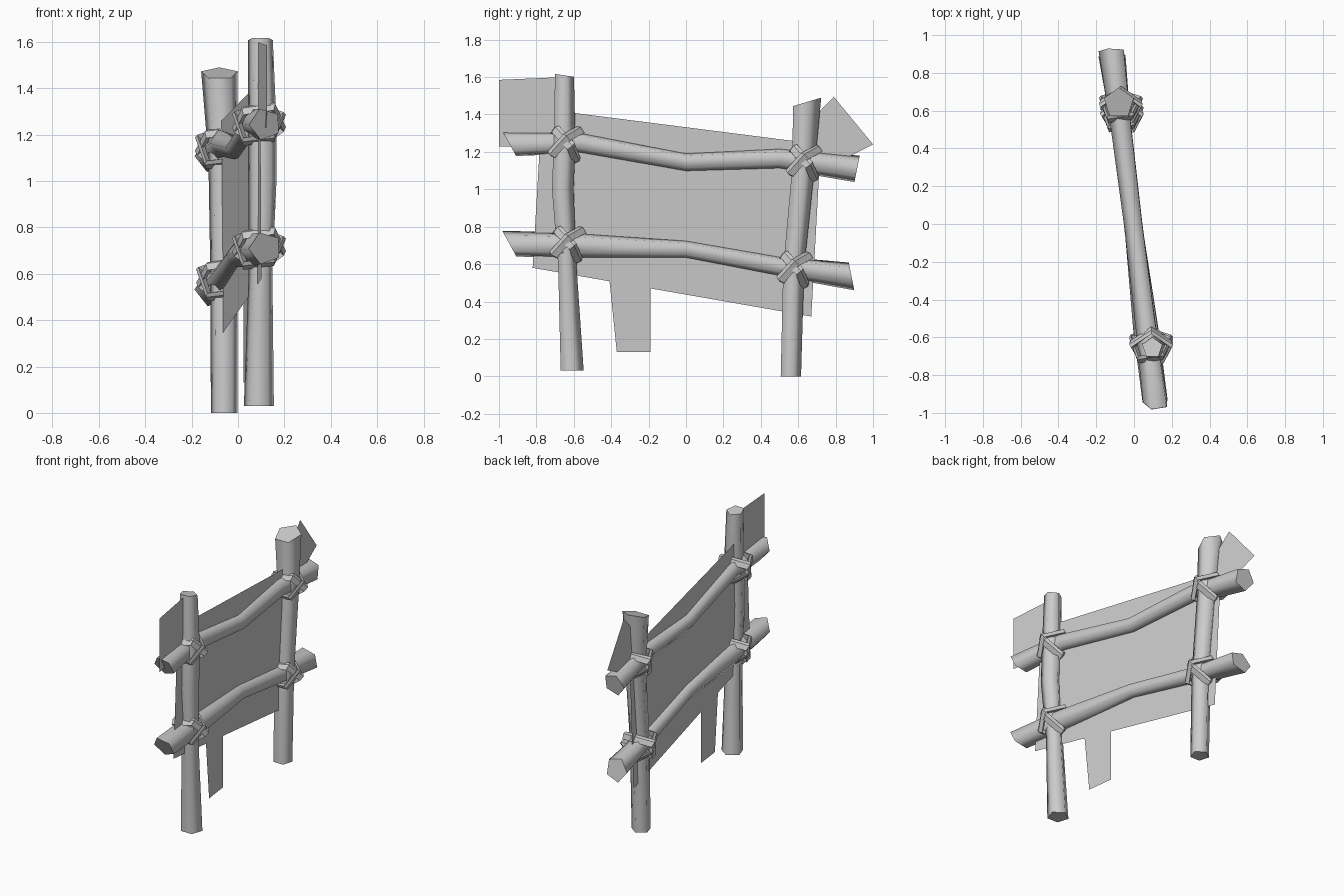
import bpy, bmesh
from math import sin, cos, radians, pi
from mathutils import Vector, Matrix

cube = bpy.data.objects.get("Cube")
if cube:
    bpy.data.objects.remove(cube)

grey = bpy.data.materials.new("plain grey")
grey.use_nodes = True
GREY = (0.6, 0.6, 0.6, 1)
grey.diffuse_color = GREY
grey.node_tree.nodes["Principled BSDF"].inputs["Base Color"].default_value = GREY


def finish(name, bm):
    mesh = bpy.data.meshes.new(name)
    bm.to_mesh(mesh)
    bm.free()
    mesh.materials.append(grey)
    obj = bpy.data.objects.new(name, mesh)
    bpy.context.collection.objects.link(obj)
    return obj


def plane_x(y):
    """The whole screen stands on one slanted vertical plane."""
    return -0.124 * y


def log(name, path, upright, phase, tilts, sides=5):
    """Five-sided tapering log; path holds (x, y, z, radius), tilts slant the two cut ends."""
    bm = bmesh.new()
    rings = []
    for i, (x, y, z, r) in enumerate(path):
        slant = tilts[0] if i == 0 else tilts[1] if i == len(path) - 1 else 0
        ring = []
        for k in range(sides):
            a = radians(phase) + 2 * pi * k / sides
            u, v = r * cos(a), r * sin(a)
            offset = (u, v, slant * v) if upright else (u, slant * v, v)
            ring.append(bm.verts.new(Vector((x, y, z)) + Vector(offset)))
        rings.append(ring)
    for a, b in zip(rings, rings[1:]):
        for k in range(sides):
            n = (k + 1) % sides
            bm.faces.new((a[k], a[n], b[n], b[k])).smooth = True
    bm.faces.new(rings[0])
    bm.faces.new(rings[-1])
    bmesh.ops.recalc_face_normals(bm, faces=bm.faces)
    finish(name, bm)


# Posts
log("front_post", [(0.09, -0.615, 0.03, 0.068), (0.097, -0.64, 0.60, 0.054),
                   (0.105, -0.665, 1.0, 0.064), (0.105, -0.655, 1.25, 0.064),
                   (0.097, -0.655, 1.61, 0.056)], True, 90, (0, -0.15))
log("back_post", [(-0.06, 0.555, 0.0, 0.06), (-0.06, 0.57, 0.58, 0.062),
                  (-0.065, 0.62, 1.10, 0.066), (-0.08, 0.64, 1.465, 0.083)],
    True, 90, (0, 0.3))

# Rails
rails = {
    "upper_rail": ([(-0.945, 1.245, 0.07), (-0.57, 1.25, 0.06), (0, 1.145, 0.054),
                    (0.5, 1.165, 0.06), (0.915, 1.11, 0.074)], (-0.55, 0.2)),
    "lower_rail": ([(-0.945, 0.71, 0.072), (-0.57, 0.70, 0.074), (0, 0.68, 0.052),
                    (0.52, 0.585, 0.058), (0.885, 0.535, 0.078)], (-0.55, -0.2)),
}
for name, (points, tilts) in rails.items():
    log(name, [(plane_x(y), y, z, r) for y, z, r in points], False, 110, tilts)


# Crossed lashings around every joint
def lashing(name, x, y, z, turn, sides=5):
    bm = bmesh.new()
    rings = []
    for k in range(sides):
        a = 2 * pi * k / sides + 0.3
        direction = Vector((cos(a), sin(a), 0))
        skew = 0.014 * (-1) ** k
        section = [(0.122, 0.008 + skew), (0.112, 0.026 + skew),
                   (0.085, skew), (0.112, -0.026 + skew)]
        rings.append([bm.verts.new(direction * r + Vector((0, 0, h))) for r, h in section])
    for k in range(sides):
        a, b = rings[k], rings[(k + 1) % sides]
        for j in range(4):
            n = (j + 1) % 4
            bm.faces.new((a[j], b[j], b[n], a[n]))
    bmesh.ops.recalc_face_normals(bm, faces=bm.faces)
    bm.transform(Matrix.Translation((x, y, z)) @ Matrix.Rotation(radians(turn), 4, 'X'))
    finish(name, bm)


joints = {"front_upper": (0.09, -0.648, 1.245), "front_lower": (0.09, -0.638, 0.71),
          "back_upper": (-0.07, 0.625, 1.145), "back_lower": (-0.065, 0.575, 0.575)}
for label, spot in joints.items():
    for side, turn in (("rising", 48), ("falling", -48)):
        lashing(f"{label}_lashing_{side}", *spot, turn)


# Stretched hide and its loose flaps
def sheet(name, outline, shift=0.0):
    bm = bmesh.new()
    bm.faces.new([bm.verts.new((plane_x(y) + shift, y, z)) for y, z in outline])
    finish(name, bm)


sheet("hide_panel", [(-0.82, 0.58), (0.67, 0.32), (0.72, 1.24), (-0.77, 1.43)])
sheet("hanging_strip", [(-0.41, 0.52), (-0.37, 0.13), (-0.19, 0.13), (-0.19, 0.47)], 0.001)
sheet("front_flap", [(-1.0, 1.23), (-0.66, 1.23), (-0.66, 1.6), (-1.0, 1.585)], 0.001)
sheet("back_flap", [(0.66, 1.2), (0.86, 1.17), (1.0, 1.24), (0.79, 1.495), (0.66, 1.36)], 0.001)
